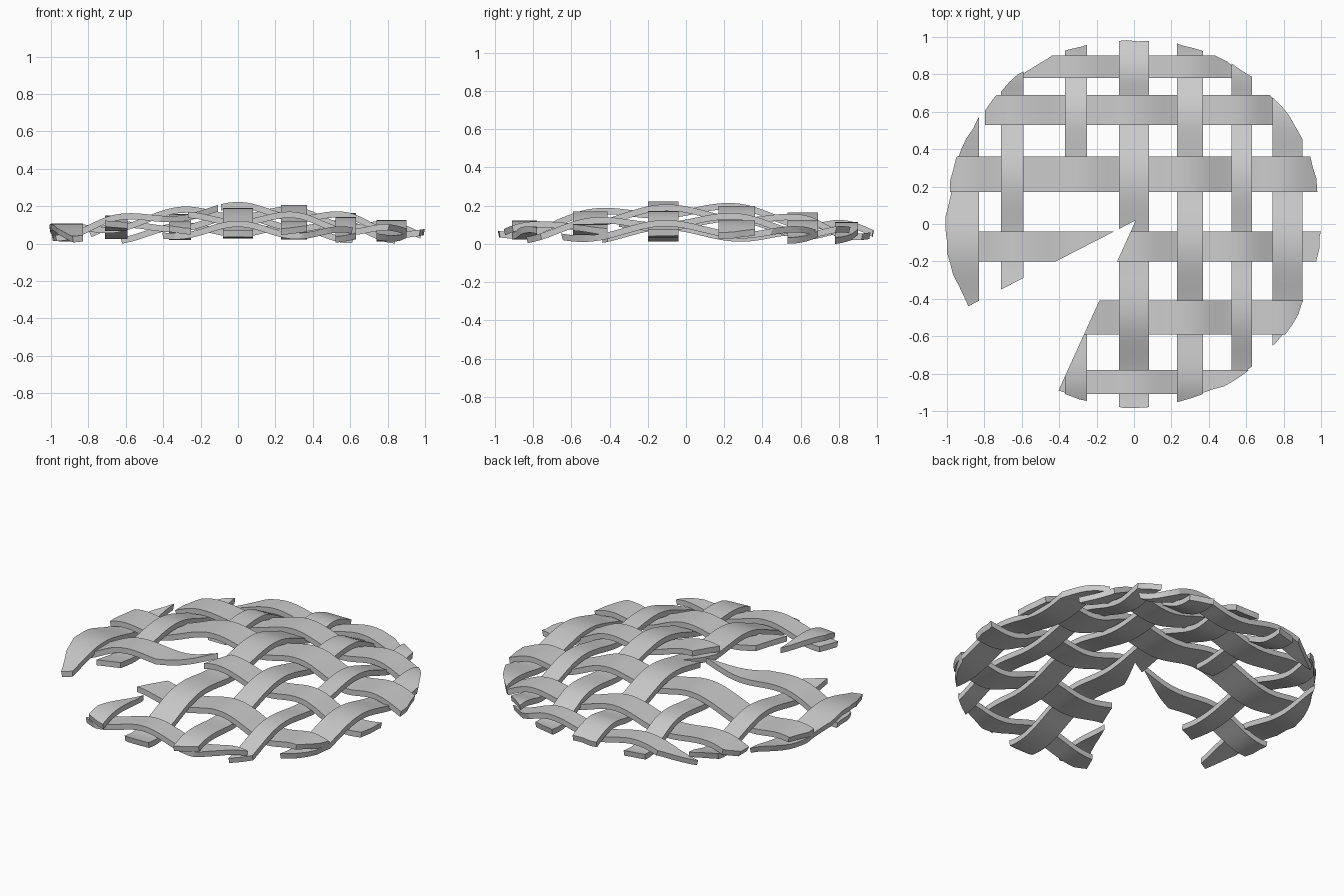
import bpy, bmesh, math, random
from mathutils import Vector

random.seed(4)
cube = bpy.data.objects.get("Cube")
if cube:
    bpy.data.objects.remove(cube)

# Single plain grey
grey = bpy.data.materials.new("grey_crust")
grey.use_nodes = True
grey.diffuse_color = (0.6, 0.6, 0.6, 1)
grey.node_tree.nodes["Principled BSDF"].inputs["Base Color"].default_value = (0.6, 0.6, 0.6, 1)

THICK, WAVE = 0.033, 0.028
# Strip bands: (low edge, high edge)
LONG = [(-1.02, -.83), (-.71, -.59), (-.37, -.25), (-.08, .08), (.23, .37), (.52, .63), (.74, .90)]
CROSS = [(.78, .90), (.53, .69), (.17, .36), (-.20, -.04), (-.59, -.41), (-.91, -.78)]


def mid(band):
    return (band[0] + band[1]) / 2


def weave_knots(bands, phase):
    """Alternating over/under crossings, carried one crossing past each end."""
    spots = [mid(b) for b in bands]
    step = math.copysign(0.28, spots[-1] - spots[0])
    spots = [spots[0] - step] + spots + [spots[-1] + step]
    return sorted((p, 1 if (n + phase) % 2 else -1) for n, p in enumerate(spots))


def weave(t, knots):
    """Over/under height at t, eased between crossings given as (position, sign)."""
    for (a, s), (b, e) in zip(knots, knots[1:]):
        if t <= b:
            k = (1 - math.cos(math.pi * max(0, t - a) / (b - a))) / 2
            return WAVE * (s + (e - s) * k)
    return WAVE * knots[-1][1]


def dome(r2):
    return 0.165 - 0.18 * r2 + 0.05 * r2 * r2


def make_object(name, bm):
    mesh = bpy.data.meshes.new(name)
    bm.to_mesh(mesh)
    bm.free()
    obj = bpy.data.objects.new(name, mesh)
    bpy.context.collection.objects.link(obj)
    return obj


def make_cutter():
    """Round pan shape with one slice missing, leaning out towards the top."""
    apex = Vector((0.01, 0.02))
    start, end, n = math.radians(-114.4), math.radians(206.4), 90
    rim = []
    for i in range(n + 1):
        a = start + (end - start) * i / n
        r = 0.992 + 0.01 * math.cos(2 * a) + 0.025 * max(0, math.sin(a)) * abs(math.sin(2 * a))
        rim.append((a, r + random.uniform(-.007, .007)))
    bm = bmesh.new()
    rings = []
    for z, s in ((-.2, .95), (.5, 1.08)):
        pts = [apex] + [Vector((math.cos(a), math.sin(a))) * r * s for a, r in rim]
        rings.append([bm.verts.new((p.x, p.y, z)) for p in pts])
    low, high = rings
    bm.faces.new(low[::-1])
    bm.faces.new(high)
    for i in range(len(low)):
        j = (i + 1) % len(low)
        bm.faces.new((low[i], low[j], high[j], high[i]))
    return make_object("slice_cutter", bm)


def make_strip(name, band, knots, along_y, t0=-1.12, t1=1.12):
    """Flat ribbon following the dome and the weave, thickened and trimmed."""
    c = mid(band)
    steps = round((t1 - t0) / 0.025)
    bm = bmesh.new()
    prev = None
    for i in range(steps + 1):
        t = t0 + (t1 - t0) * i / steps
        z = dome(t * t + c * c) + weave(t, knots)
        pair = [bm.verts.new((e, t, z) if along_y else (t, e, z)) for e in band]
        if prev:
            bm.faces.new((prev[0], prev[1], pair[1], pair[0]))
        prev = pair
    bmesh.ops.recalc_face_normals(bm, faces=bm.faces)
    obj = make_object(name, bm)
    obj.data.materials.append(grey)
    solid = obj.modifiers.new("thickness", 'SOLIDIFY')
    solid.thickness, solid.offset = THICK, 0
    trim = obj.modifiers.new("trim", 'BOOLEAN')
    trim.operation, trim.solver, trim.object = 'INTERSECT', 'EXACT', cutter
    bpy.ops.object.select_all(action='DESELECT')
    obj.select_set(True)
    bpy.context.view_layer.objects.active = obj
    for m in ("thickness", "trim"):
        bpy.ops.object.modifier_apply(modifier=m)
    bpy.ops.object.shade_smooth_by_angle(angle=math.radians(30))
    return obj


cutter = make_cutter()
strips = []

# Front-to-back strips
for i, band in enumerate(LONG):
    knots = weave_knots(CROSS, i + 1)
    name = f"lengthwise_strip_{i + 1}"
    if i == 2:  # this one is interrupted by the missing slice
        strips.append(make_strip(name + "_back", band, knots, True, t0=.24))
        strips.append(make_strip(name + "_front", band, knots, True, t1=-.4))
    else:
        strips.append(make_strip(name, band, knots, True))

# Side-to-side strips, some of them starting short of the left rim
STARTS = {1: -.79, 4: -.5, 5: -.5}
for j, band in enumerate(CROSS):
    knots = weave_knots(LONG, j)
    strips.append(make_strip(f"crosswise_strip_{j + 1}", band, knots, False, t0=STARTS.get(j, -1.12)))

bpy.data.objects.remove(cutter)

# Rest the lattice on the ground
floor = min(v.co.z for s in strips for v in s.data.vertices)
for s in strips:
    for v in s.data.vertices:
        v.co.z -= floor
